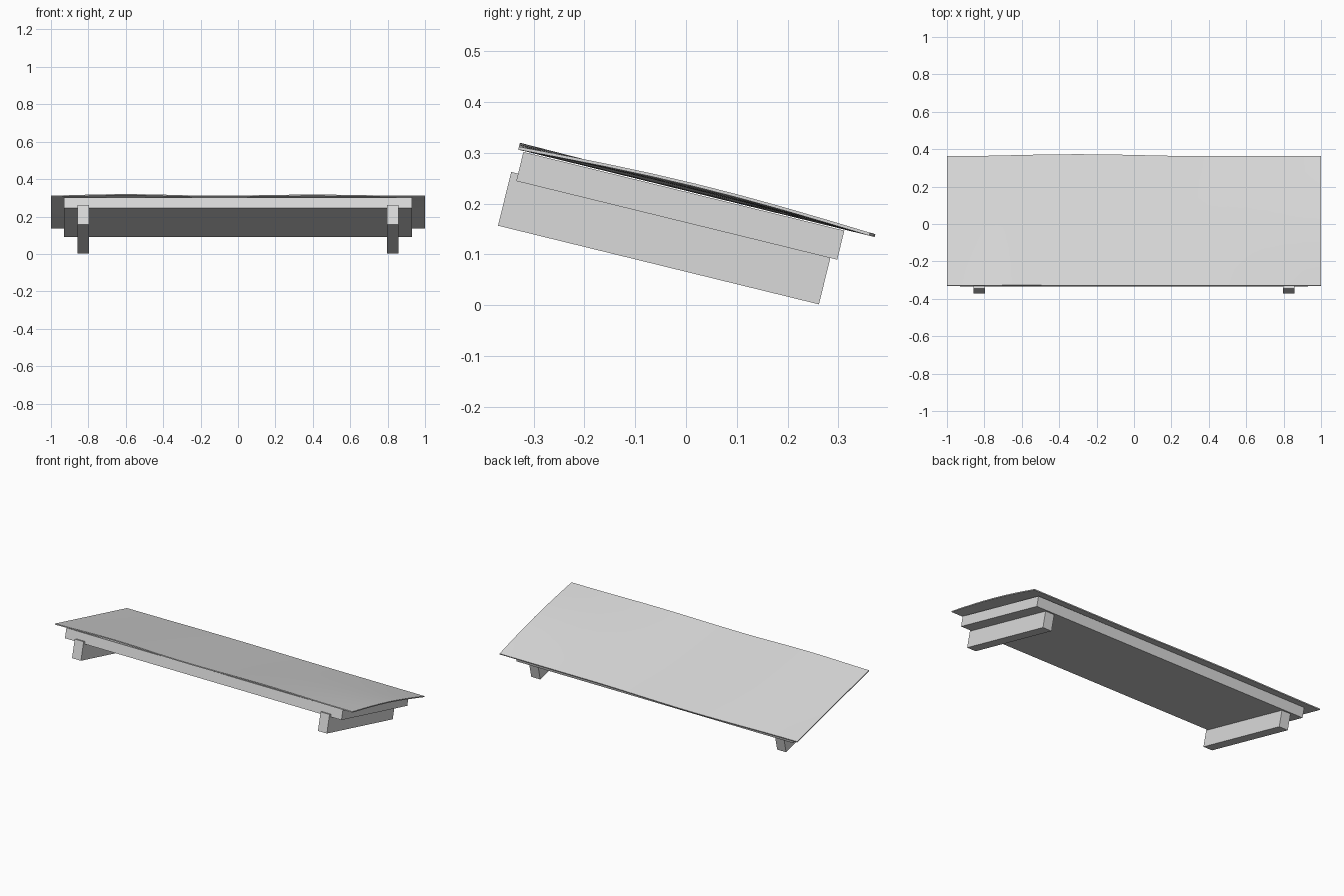
import bpy
import bmesh
import math
from mathutils import Matrix

cube = bpy.data.objects.get("Cube")
if cube:
    bpy.data.objects.remove(cube, do_unlink=True)

grey = bpy.data.materials.new("light_grey")
grey.use_nodes = True
grey.diffuse_color = (0.7, 0.7, 0.7, 1)
grey.node_tree.nodes["Principled BSDF"].inputs["Base Color"].default_value = (0.7, 0.7, 0.7, 1)

# Everything is built level, then pitched down towards the back
PITCH = Matrix.Rotation(math.radians(-13.77), 4, 'X')


def add_object(name, bm):
    bm.transform(PITCH)
    bmesh.ops.recalc_face_normals(bm, faces=bm.faces)
    mesh = bpy.data.meshes.new(name)
    bm.to_mesh(mesh)
    bm.free()
    mesh.materials.append(grey)
    obj = bpy.data.objects.new(name, mesh)
    bpy.context.collection.objects.link(obj)
    return obj


def add_box(name, xs, ys, zs):
    bm = bmesh.new()
    bmesh.ops.create_cube(bm, size=1)
    for v in bm.verts:
        v.co = [a + (b - a) * (c + 0.5) for c, (a, b) in zip(v.co, (xs, ys, zs))]
    return add_object(name, bm)


def bump(x, centre, width):
    d = abs(x - centre) / width
    return 0.5 + 0.5 * math.cos(math.pi * d) if d < 1 else 0


# Flat deck and the two support beams under it
add_box("deck", (-0.93, 0.93), (-0.383, 0.268), (0.158, 0.217))
for side, name in ((-1, "right_beam"), (1, "left_beam")):
    add_box(name, sorted((side * 0.797, side * 0.857)), (-0.397, 0.254), (0.064, 0.173))

# Thin, gently warped cover sheet
FRONT, BACK, THICK = -0.394, 0.318, 0.006
bm = bmesh.new()
bmesh.ops.create_grid(bm, x_segments=20, y_segments=8, size=1)
for v in bm.verts:
    x, t = v.co.x, (v.co.y + 1) / 2
    wave = 0.008 * bump(x, -0.6, 0.45) + 0.005 * bump(x, 0.4, 0.5)
    rise = 0.012 * math.sin(math.pi * t) * max(0, x) ** 2
    bulge = 0.011 * bump(x, -0.3, 0.7) * t
    v.co = (x, FRONT + (BACK - FRONT) * t + bulge, 0.219 + wave * (1 - t) + rise)
bottom = list(bm.faces)
top = bmesh.ops.extrude_face_region(bm, geom=bottom, use_keep_orig=True)["geom"]
for v in top:
    if isinstance(v, bmesh.types.BMVert):
        v.co.z += THICK
sheet = add_object("cover_sheet", bm)

bpy.ops.object.select_all(action='DESELECT')
sheet.select_set(True)
bpy.context.view_layer.objects.active = sheet
bpy.ops.object.shade_smooth_by_angle(angle=math.radians(30))
